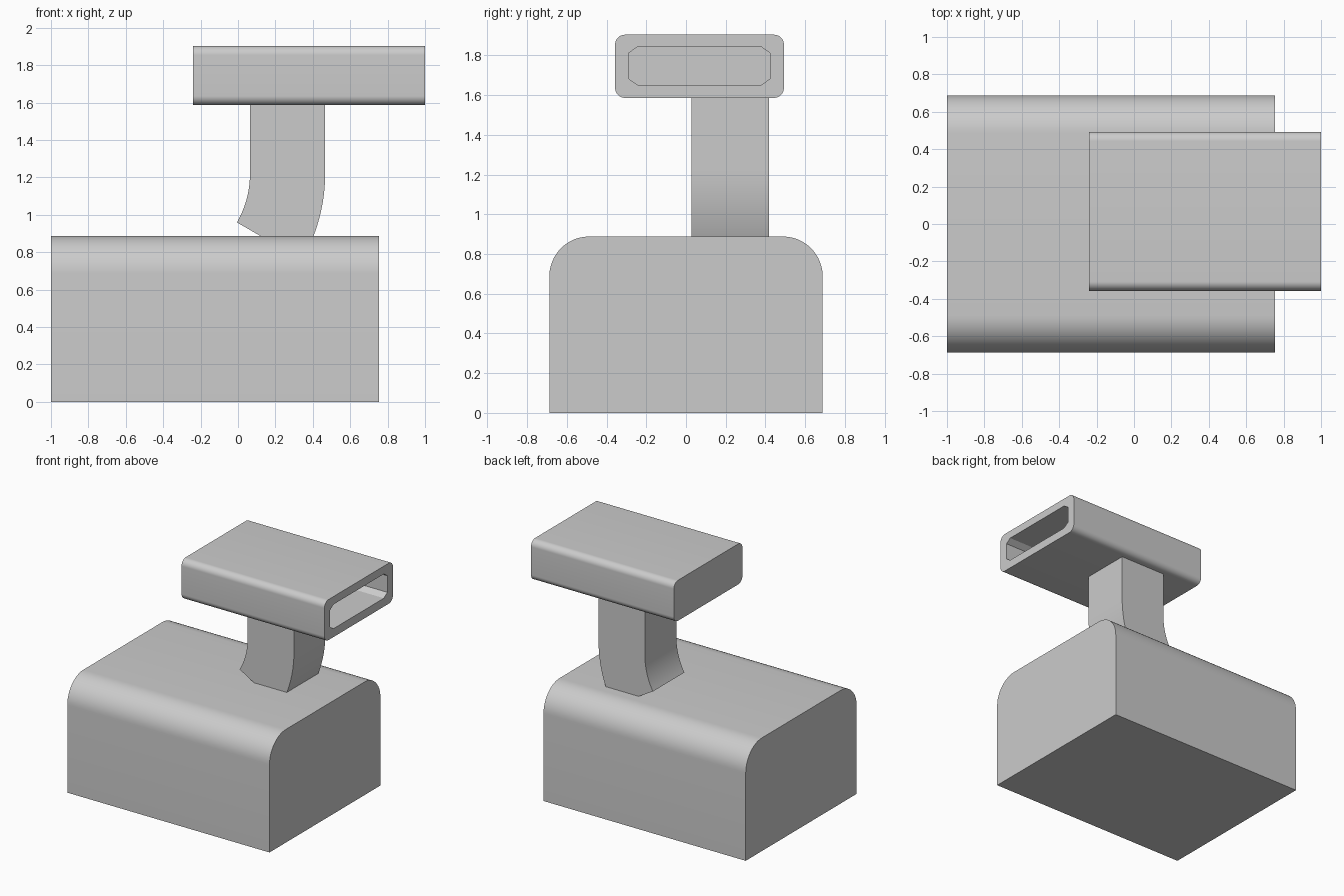
import bpy, bmesh
from math import sin, cos, radians

if "Cube" in bpy.data.objects:
    bpy.data.objects.remove(bpy.data.objects["Cube"])


def prism(name, profile, offset):
    """Extrude a closed planar profile along an offset into a solid."""
    bm = bmesh.new()
    face = bm.faces.new([bm.verts.new(p) for p in profile])
    ext = bmesh.ops.extrude_face_region(bm, geom=[face], use_keep_orig=True)
    moved = [g for g in ext["geom"] if isinstance(g, bmesh.types.BMVert)]
    bmesh.ops.translate(bm, verts=moved, vec=offset)
    bmesh.ops.recalc_face_normals(bm, faces=bm.faces[:])
    mesh = bpy.data.meshes.new(name)
    bm.to_mesh(mesh)
    bm.free()
    obj = bpy.data.objects.new(name, mesh)
    bpy.context.collection.objects.link(obj)
    return obj


def rounded_rect(x, y0, y1, z0, z1, r_bottom, r_top, steps=12):
    """Rectangle in the YZ plane with rounded corners (radius 0 = sharp)."""
    corners = [(y1, z1, -1, -1, r_top, 0), (y0, z1, 1, -1, r_top, 90),
               (y0, z0, 1, 1, r_bottom, 180), (y1, z0, -1, 1, r_bottom, 270)]
    pts = []
    for y, z, sy, sz, r, start in corners:
        n = steps if r > 0 else 0
        for i in range(n + 1):
            a = radians(start + (90 * i / n if n else 0))
            pts.append((x, y + sy * r + r * cos(a), z + sz * r + r * sin(a)))
    return pts


def select_only(obj):
    bpy.ops.object.select_all(action='DESELECT')
    obj.select_set(True)
    bpy.context.view_layer.objects.active = obj


def smooth(obj):
    select_only(obj)
    bpy.ops.object.shade_smooth_by_angle(angle=radians(25))


# Base block with rounded top edges
base = prism("base", rounded_rect(-1, -0.688, 0.688, 0, 0.888, 0, 0.2), (1.755, 0, 0))
smooth(base)

# Neck: straight column that bends 30 degrees into the base
cx, cz, r_in, r_out, n = -0.457, 1.22, 0.521, 0.923, 12
angles = [radians(30 * i / n) for i in range(n + 1)]
profile = [(cx + r_in, 0.028, 1.6)]
profile += [(cx + r_in * cos(a), 0.028, cz - r_in * sin(a)) for a in angles]
profile += [(cx + r_out * cos(a), 0.028, cz - r_out * sin(a)) for a in reversed(angles)]
profile += [(cx + r_out, 0.028, 1.6)]
neck = prism("neck", profile, (0, 0.39, 0))
smooth(neck)

# Head: rounded box
head = prism("head", rounded_rect(-0.24, -0.357, 0.493, 1.586, 1.904, 0.05, 0.05), (1.24, 0, 0))

# Slot cutter with chamfered corners, open at the +x end
y0, y1, z0, z1, dy, dz = -0.288, 0.423, 1.652, 1.842, 0.043, 0.03
slot = [(-0.17, y, z) for y, z in (
    (y0 + dy, z0), (y1 - dy, z0), (y1, z0 + dz), (y1, z1 - dz),
    (y1 - dy, z1), (y0 + dy, z1), (y0, z1 - dz), (y0, z0 + dz))]
cutter = prism("slot_cutter", slot, (1.3, 0, 0))
cutter.hide_render = True

# Cut the slot, then drop the cutter
select_only(head)
mod = head.modifiers.new("slot", 'BOOLEAN')
mod.operation = 'DIFFERENCE'
mod.solver = 'EXACT'
mod.object = cutter
bpy.ops.object.modifier_apply(modifier=mod.name)
bpy.data.objects.remove(cutter)
smooth(head)
